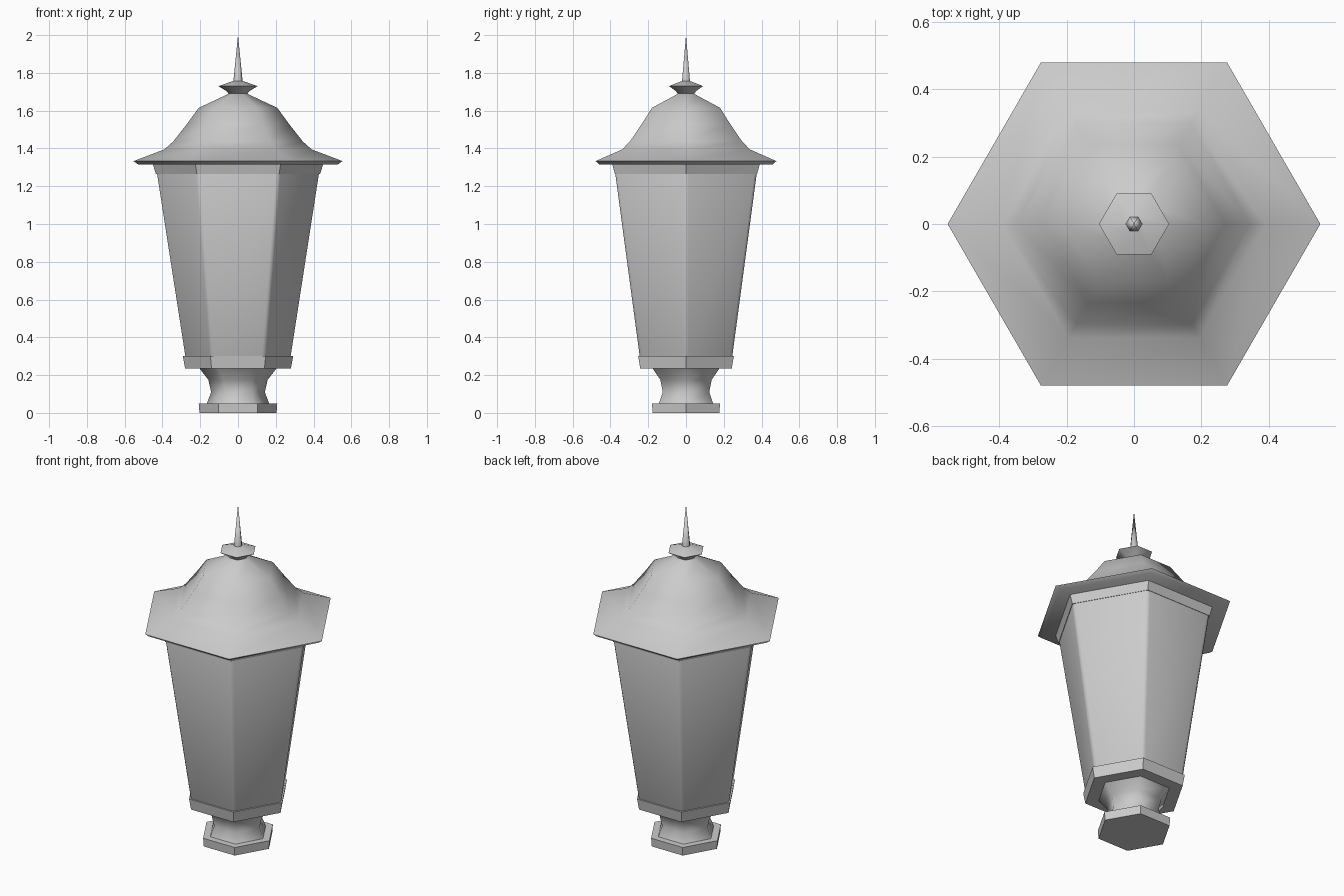
import bpy, bmesh, math

if "Cube" in bpy.data.objects:
    bpy.data.objects.remove(bpy.data.objects["Cube"])

SIDES = 6


def hex_lathe(name, profile, smooth_angle=30):
    """Closed six-sided solid from (corner radius, height) points, bottom to top."""
    bm = bmesh.new()
    rings = []
    for r, z in profile:
        if r == 0:
            rings.append([bm.verts.new((0, 0, z))])
        else:
            rings.append([bm.verts.new((r * math.cos(math.tau * i / SIDES),
                                        r * math.sin(math.tau * i / SIDES), z))
                          for i in range(SIDES)])
    for a, b in zip(rings, rings[1:]):
        for i in range(SIDES):
            j = (i + 1) % SIDES
            if len(b) == 1:
                bm.faces.new((a[i], a[j], b[0]))
            else:
                bm.faces.new((a[i], a[j], b[j], b[i]))
    for ring in (rings[0], rings[-1]):
        if len(ring) > 1:
            bm.faces.new(ring)
    bmesh.ops.recalc_face_normals(bm, faces=bm.faces)
    mesh = bpy.data.meshes.new(name)
    bm.to_mesh(mesh)
    bm.free()
    obj = bpy.data.objects.new(name, mesh)
    bpy.context.collection.objects.link(obj)
    bpy.ops.object.select_all(action='DESELECT')
    obj.select_set(True)
    bpy.context.view_layer.objects.active = obj
    bpy.ops.object.shade_smooth_by_angle(angle=math.radians(smooth_angle))
    return obj


# Base: foot plate, waisted neck and collar
hex_lathe("foot", [(.204, 0), (.208, .05)])
hex_lathe("neck", [(.165, .05), (.142, .11), (.157, .175), (.205, .237)], 61)
hex_lathe("lower_collar", [(.28, .235), (.292, .30)])

# Tapered lantern body with softened corners, ends hidden in the collars
body = hex_lathe("lantern_body", [(.28, .28), (.436, 1.29)], 61)
bevel = body.modifiers.new("soft_corners", 'BEVEL')
bevel.width = 0.015
bevel.segments = 2

# Band under the eaves
hex_lathe("upper_band", [(.435, 1.265), (.452, 1.32)])

# Bell-shaped roof with flat underside
hex_lathe("roof", [(.53, 1.316), (.553, 1.333), (.39, 1.395), (.343, 1.437),
                   (.27, 1.53), (.208, 1.615), (.065, 1.682), (.04, 1.695)], 61)

# Finial: disc and spike
hex_lathe("finial_disc", [(.035, 1.675), (.064, 1.705), (.104, 1.73), (.025, 1.757)], 61)
hex_lathe("finial_spike", [(.025, 1.75), (0, 2.0)], 61)
